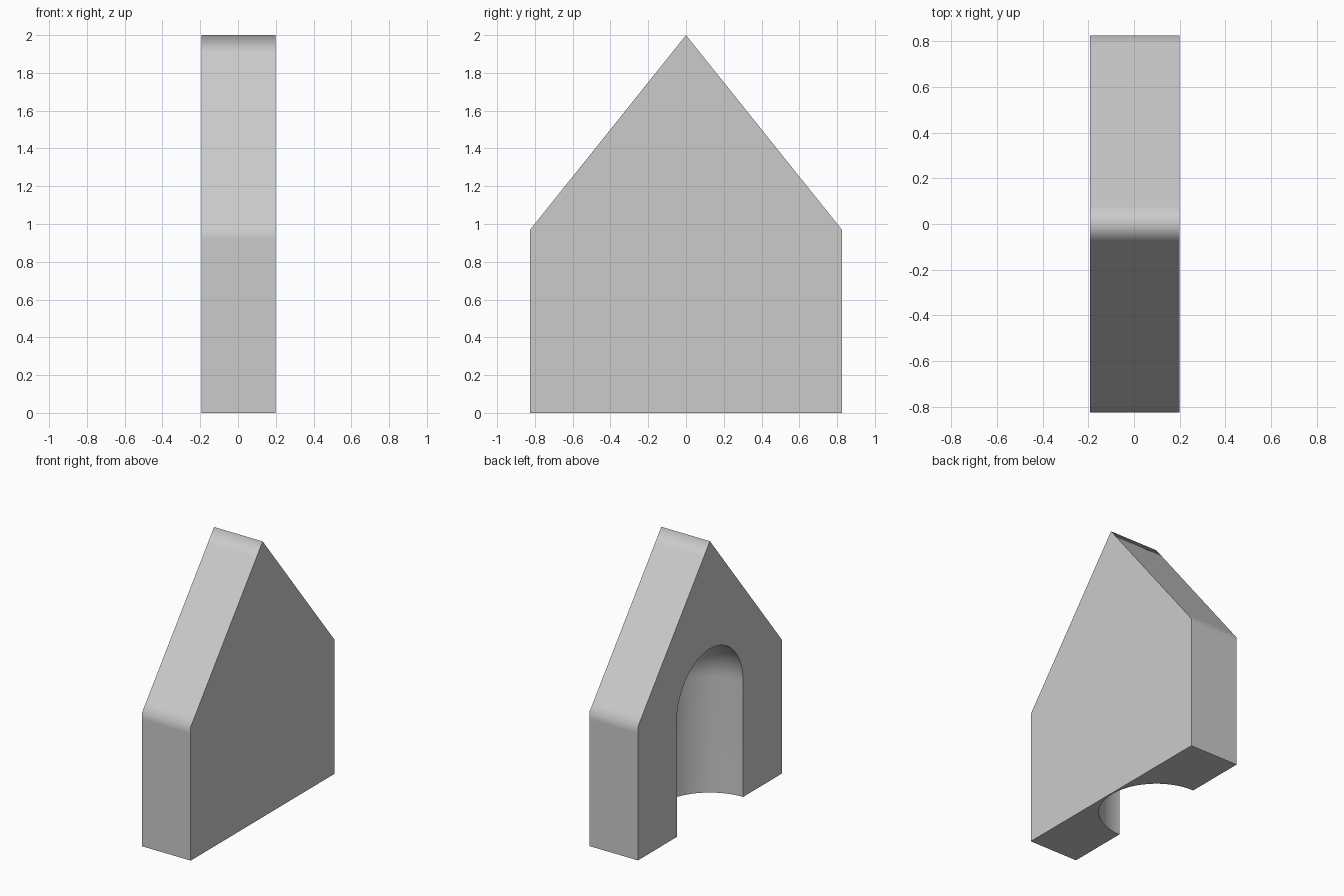
import bpy, bmesh, math
from mathutils import Vector, Matrix

cube = bpy.data.objects.get("Cube")
if cube:
    bpy.data.objects.remove(cube, do_unlink=True)

X0, X1 = -0.192, 0.198          # open side and closed side
HALF, EAVE, TOP = 0.825, 0.97, 2.0
RADIUS, SPRING = 0.38, 0.84     # niche size and height where its dome starts


def make_object(name, bm):
    bmesh.ops.recalc_face_normals(bm, faces=bm.faces)
    mesh = bpy.data.meshes.new(name)
    bm.to_mesh(mesh)
    bm.free()
    obj = bpy.data.objects.new(name, mesh)
    bpy.context.collection.objects.link(obj)
    return obj


# Gabled block, with support points that keep the edge softening narrow
slope = Vector((-HALF, TOP - EAVE)).normalized()
eave, ridge = Vector((HALF, EAVE)), Vector((0, TOP))
half = [Vector((HALF, 0)), eave - Vector((0, 0.05)), eave,
        eave + slope * 0.06, ridge - slope * 0.12]
outline = half + [ridge] + [Vector((-p.x, p.y)) for p in reversed(half)]
bm = bmesh.new()
face = bm.faces.new([bm.verts.new((X0, p.x, p.y)) for p in outline])
ext = bmesh.ops.extrude_face_region(bm, geom=[face])
bmesh.ops.translate(bm, vec=(X1 - X0, 0, 0),
                    verts=[v for v in ext["geom"] if isinstance(v, bmesh.types.BMVert)])
# the first cap stays in place after the extrusion
if not any(all(abs(v.co.x - X0) < 1e-5 for v in f.verts) for f in bm.faces):
    bmesh.ops.holes_fill(bm, edges=[e for e in bm.edges if e.is_boundary])
block = make_object("gabled_block", bm)

# Round niche cutter: a domed column turned about a vertical axis
STEPS, RINGS = 64, 16
bm = bmesh.new()
profile = [(RADIUS * math.sin(i / RINGS * math.pi / 2),
            SPRING + RADIUS * math.cos(i / RINGS * math.pi / 2)) for i in range(RINGS + 1)]
profile.append((RADIUS, -0.1))
profile.append((0, -0.1))
points = [bm.verts.new((r, 0, z)) for r, z in profile]
edges = [bm.edges.new(pair) for pair in zip(points, points[1:])]
bmesh.ops.spin(bm, geom=points + edges, axis=(0, 0, 1), cent=(0, 0, 0),
               angle=math.tau, steps=STEPS, use_duplicate=False)
bmesh.ops.remove_doubles(bm, verts=bm.verts, dist=1e-4)
bmesh.ops.transform(bm, verts=bm.verts,
                    matrix=Matrix.Translation((X0, 0, 0)) @ Matrix.Rotation(math.pi / STEPS, 4, "Z"))
cutter = make_object("niche_cutter", bm)
cutter.hide_render = True

# Carve the niche
cut = block.modifiers.new("niche", "BOOLEAN")
cut.operation, cut.solver, cut.object = "DIFFERENCE", "EXACT", cutter
bpy.context.view_layer.objects.active = block
bpy.ops.object.modifier_apply(modifier=cut.name)
bpy.data.objects.remove(cutter, do_unlink=True)


# Smooth walls and niche, crisp edges around the flat sides and base
def is_flat(f):
    return any(all(abs(v.co[axis] - level) < 1e-4 for v in f.verts)
               for axis, level in ((0, X0), (0, X1), (2, 0)))


bm = bmesh.new()
bm.from_mesh(block.data)
for f in bm.faces:
    f.smooth = not is_flat(f)
for e in bm.edges:
    e.smooth = not any(is_flat(f) for f in e.link_faces)
bm.to_mesh(block.data)
bm.free()

# Plain grey finish
grey = bpy.data.materials.new("light_grey")
grey.use_nodes = True
colour = (0.6, 0.6, 0.6, 1)
grey.diffuse_color = colour
grey.node_tree.nodes["Principled BSDF"].inputs["Base Color"].default_value = colour
block.data.materials.clear()
block.data.materials.append(grey)
